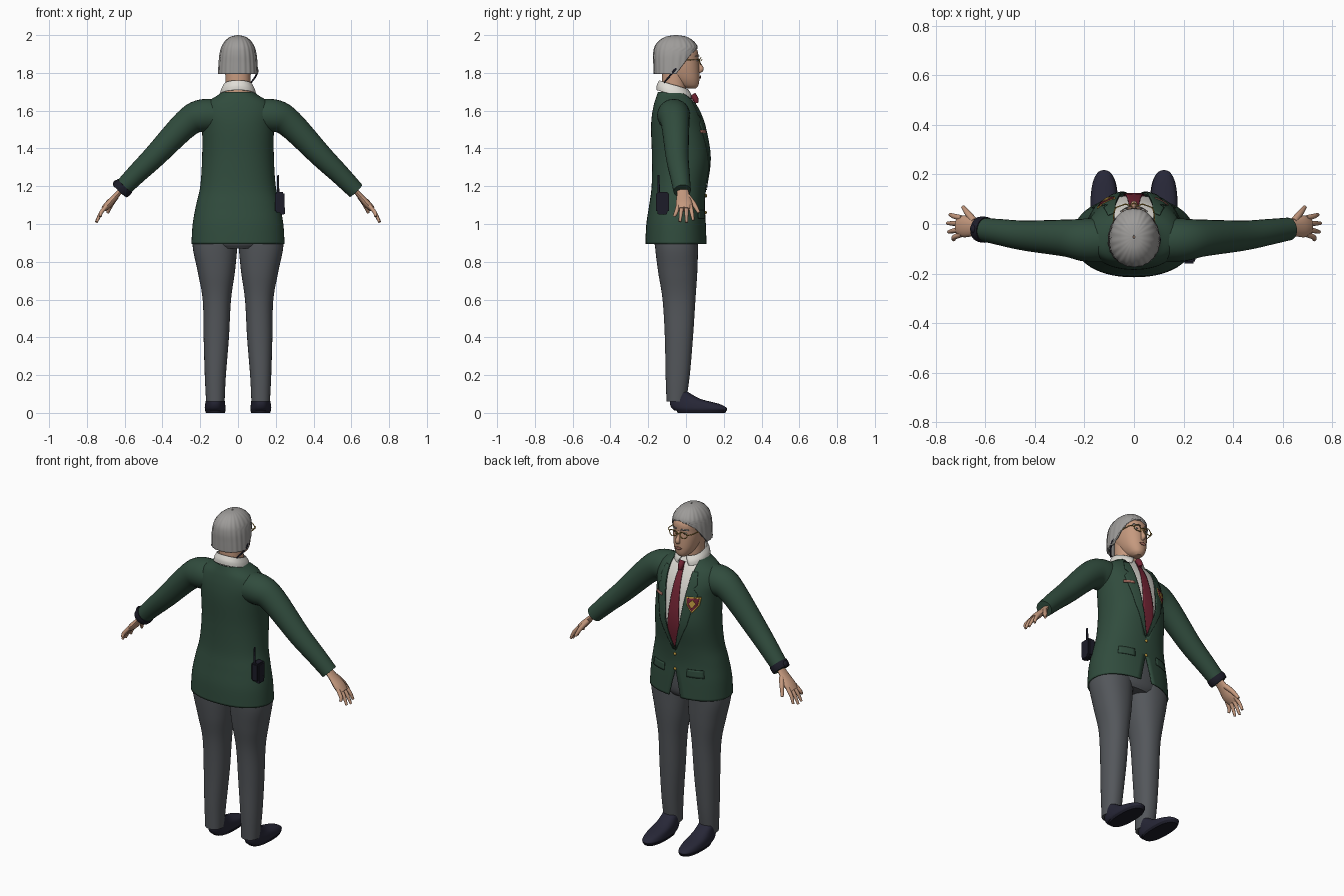
import bpy, bmesh, math
from mathutils import Vector

if "Cube" in bpy.data.objects:
    bpy.data.objects.remove(bpy.data.objects["Cube"])

parts = []


def material(name, r, g, b):
    m = bpy.data.materials.new(name)
    m.use_nodes = True
    m.diffuse_color = (r, g, b, 1)
    bsdf = m.node_tree.nodes["Principled BSDF"]
    bsdf.inputs["Base Color"].default_value = (r, g, b, 1)
    bsdf.inputs["Roughness"].default_value = 0.8
    return m


GREEN = material("jacket green", .030, .072, .047)
GREY = material("trouser grey", .088, .095, .105)
HAIR = material("hair grey", .34, .33, .32)
SKIN = material("skin", .56, .32, .21)
WHITE = material("shirt white", .74, .72, .67)
RED = material("tie red", .17, .018, .034)
NAVY = material("shoe navy", .020, .020, .038)
BLACK = material("gear black", .012, .012, .022)
GOLD = material("gold", .50, .31, .05)
PINK = material("lip pink", .42, .17, .13)


def finish(name, bm, mat, thick=0):
    bmesh.ops.remove_doubles(bm, verts=bm.verts, dist=1e-4)
    bmesh.ops.recalc_face_normals(bm, faces=bm.faces)
    me = bpy.data.meshes.new(name)
    bm.to_mesh(me)
    bm.free()
    me.materials.append(mat)
    ob = bpy.data.objects.new(name, me)
    bpy.context.collection.objects.link(ob)
    if thick:
        mod = ob.modifiers.new("thickness", "SOLIDIFY")
        mod.thickness = thick
    parts.append(ob)
    return ob


def smooth(rows, n=6):
    """Catmull-Rom refinement of a list of tuples."""
    out = []
    for i in range(len(rows) - 1):
        q = [rows[max(i - 1, 0)], rows[i], rows[i + 1], rows[min(i + 2, len(rows) - 1)]]
        for k in range(n):
            t = k / n
            out.append(tuple(b + .5 * t * (c - a + t * (2*a - 5*b + 4*c - d + t * (3*(b - c) + d - a)))
                             for a, b, c, d in zip(*q)))
    return out + [tuple(rows[-1])]


def lookup(rows, z):
    rows = sorted(rows)
    z = min(max(z, rows[0][0]), rows[-1][0])
    for a, b in zip(rows, rows[1:]):
        if z <= b[0]:
            t = (z - a[0]) / max(b[0] - a[0], 1e-6)
            return [p + t * (q - p) for p, q in zip(a, b)]
    return list(rows[-1])


def skin_rings(bm, rings, closed, cap):
    vs = [[bm.verts.new(p) for p in r] for r in rings]
    n = len(vs[0])
    for a, b in zip(vs, vs[1:]):
        for i in range(n if closed else n - 1):
            j = (i + 1) % n
            bm.faces.new((a[i], a[j], b[j], b[i]))
    if cap:
        bm.faces.new(vs[0])
        bm.faces.new(vs[-1])


def loft(name, rows, mat, n=2.2, cols=40, gap=None, cap=True, tilt=0, ridge=0, thick=0, side=1):
    """Rows are (height, x centre, half width, back y, front y); gap gives a half angle left open in front."""
    rings = []
    for z, xc, rx, yb, yf in rows:
        a0 = gap(z, rx) if gap else 0
        ring = []
        for i in range(cols + 1 if gap else cols):
            a = a0 + (2 * math.pi - 2 * a0) * i / cols
            s, c = math.sin(a), math.cos(a)
            k = 1 + ridge * math.cos(a * 22)
            x = rx * k * math.copysign(abs(s) ** (2 / n), s)
            y = (yb + yf) / 2 + (yf - yb) / 2 * k * math.copysign(abs(c) ** (2 / n), c)
            ring.append((side * (xc + x), y, z + tilt * c))
        rings.append(ring)
    bm = bmesh.new()
    skin_rings(bm, rings, not gap, cap)
    return finish(name, bm, mat, thick)


def tube(name, pts, mat, flat=1, cols=16, side=1):
    """Points are (x, y, z, radius)."""
    pts = smooth(pts, 5)
    pos = [Vector(p[:3]) for p in pts]
    rings = []
    for i, p in enumerate(pos):
        t = (pos[min(i + 1, len(pos) - 1)] - pos[max(i - 1, 0)]).normalized()
        ref = Vector((1, 0, 0)) if abs(t.y) > .9 else Vector((0, 1, 0))
        u = (ref - t * ref.dot(t)).normalized()
        w = t.cross(u) * flat
        ring = []
        for k in range(cols):
            a = 2 * math.pi * k / cols
            q = p + pts[i][3] * (u * math.cos(a) + w * math.sin(a))
            ring.append((side * q.x, q.y, q.z))
        rings.append(ring)
    bm = bmesh.new()
    skin_rings(bm, rings, True, True)
    return finish(name, bm, mat)


def patch(name, body, rows, off, mat, n=2.2, side=1):
    """Thin plate on the front of a lofted body; rows are (height, x start, x end)."""
    rings = []
    zs = [a[0] + (b[0] - a[0]) * k / 4 for a, b in zip(rows, rows[1:]) for k in range(4)] + [rows[-1][0]]
    for z in zs:
        _, x0, x1 = lookup(rows, z)
        _, xc, rx, yb, yf = lookup(body, z)
        ring = []
        for k in range(7):
            x = x0 + (x1 - x0) * k / 6
            s = min(abs(x) / rx, 1)
            ring.append((side * x, (yb + yf) / 2 + (yf - yb) / 2 * (1 - s ** n) ** (1 / n) + off, z))
        rings.append(ring)
    bm = bmesh.new()
    skin_rings(bm, rings, False, False)
    return finish(name, bm, mat, .004)


def box(name, centre, size, mat):
    bm = bmesh.new()
    bmesh.ops.create_cube(bm, size=1)
    for v in bm.verts:
        v.co = Vector(centre) + Vector(v.co[i] * size[i] for i in range(3))
    bmesh.ops.bevel(bm, geom=bm.edges[:], offset=min(size) * .15, segments=2, affect='EDGES')
    return finish(name, bm, mat)


def ball(name, centre, size, mat):
    bm = bmesh.new()
    bmesh.ops.create_uvsphere(bm, u_segments=16, v_segments=10, radius=1)
    for v in bm.verts:
        v.co = Vector(centre) + Vector(v.co[i] * size[i] for i in range(3))
    return finish(name, bm, mat)


# Jacket, open in a V above the button and in a notch below it
TORSO = smooth([(.895, 0, .247, -.215, .11), (1, 0, .24, -.21, .105), (1.1, 0, .222, -.195, .10),
                (1.2, 0, .2, -.182, .108), (1.35, 0, .19, -.18, .13), (1.5, 0, .19, -.185, .11),
                (1.58, 0, .195, -.18, .085), (1.64, 0, .17, -.168, .055),
                (1.68, 0, .11, -.155, .03), (1.7, 0, .088, -.148, .015)])
OPENING = [(.89, .04), (.98, .02), (1.06, 0), (1.17, 0), (1.25, .03), (1.35, .05),
           (1.5, .068), (1.6, .08), (1.7, .082)]


def jacket_gap(z, rx):
    return math.asin(min(lookup(OPENING, z)[1] / rx, .95) ** 1.1)


loft("jacket", TORSO, GREEN, cols=56, gap=jacket_gap, cap=False, thick=.008)
shirt = [(z, x, r - .014, b + .014, f - .014) for z, x, r, b, f in TORSO if z > 1.1]
loft("shirt", shirt, WHITE)
loft("trouser_seat", smooth([(.87, 0, .15, -.15, .05), (.93, 0, .205, -.175, .07), (1.15, 0, .18, -.15, .07)]), GREY)
patch("tie", TORSO, [(1.66, -.012, .012), (1.56, -.022, .022), (1.28, -.043, .043), (1.18, 0, 0)], -.005, RED)
tube("tie_knot", [(0, .034, 1.685, .017), (0, .05, 1.662, .016), (0, .056, 1.64, .011)], RED)
loft("shirt_collar", smooth([(1.685, 0, .096, -.157, .035), (1.71, 0, .09, -.155, .03), (1.737, 0, .077, -.142, .012)]),
     WHITE, gap=lambda z, r: .12 + (1.737 - z) * 5, cap=False, tilt=-.024, thick=.006)
for z in (1.06, 1.15):
    ball("jacket_button", (0, lookup(TORSO, z)[4] + .003, z), (.009, .006, .009), GOLD)

# Badges on the chest
patch("crest_shield", TORSO, [(1.515, -.15, -.075), (1.47, -.145, -.08), (1.425, -.113, -.111)], .006, GOLD)
patch("crest_field", TORSO, [(1.508, -.143, -.082), (1.47, -.138, -.087), (1.435, -.113, -.111)], .009, RED)
patch("crest_emblem", TORSO, [(1.5, -.113, -.111), (1.478, -.13, -.094), (1.455, -.113, -.111)], .012, GOLD)
patch("name_tag", TORSO, [(1.497, .085, .14), (1.482, .085, .14)], .008, PINK)

for name, s in (("left", 1), ("right", -1)):
    # Jacket details and sleeves
    lapel = [(z, lookup(OPENING, z)[1] - .003, lookup(OPENING, z)[1] + w) for z, w in
             ((1.18, .008), (1.35, .04), (1.53, .06), (1.56, .03), (1.58, .045), (1.645, .025))]
    patch(name + "_lapel", TORSO, lapel, .005, GREEN, side=s)
    patch(name + "_pocket_flap", TORSO, [(1.075, .075, .165), (1.03, .075, .17)], .005, GREEN, side=s)
    tube(name + "_sleeve", [(.08, -.065, 1.57, .085), (.19, -.065, 1.573, .087), (.275, -.057, 1.53, .075),
                            (.44, -.047, 1.36, .061), (.54, -.033, 1.262, .053), (.625, -.02, 1.175, .046)],
         GREEN, cols=24, side=s)
    # Hands
    tube(name + "_palm", [(.605, -.02, 1.195, .028), (.645, -.015, 1.15, .034), (.685, -.01, 1.105, .044),
                          (.712, -.01, 1.078, .034)], SKIN, flat=.45, side=s)
    for i, (y0, y1, x, z) in enumerate(((-.042, -.064, .728, 1.04), (-.021, -.032, .748, 1.012),
                                        (.002, .003, .752, 1.008), (.024, .038, .742, 1.02))):
        tube(name + "_finger", [(.695, y0, 1.097, .011), (.725, (y0 + y1) / 2, 1.06, .0105), (x, y1, z, .007)],
             SKIN, cols=10, side=s)
    tube(name + "_thumb", [(.645, .01, 1.145, .015), (.67, .042, 1.105, .013), (.69, .068, 1.06, .008)],
         SKIN, cols=10, side=s)
    # Legs and shoes
    loft(name + "_trouser_leg", smooth([(.06, .12, .049, -.103, .0), (.2, .12, .056, -.108, .02),
                                        (.4, .115, .067, -.112, .037), (.6, .112, .075, -.124, .05),
                                        (.75, .115, .099, -.148, .06), (.9, .122, .119, -.165, .064),
                                        (1.05, .11, .108, -.165, .065)]), GREY, side=s)
    loft(name + "_shoe", smooth([(.012, .12, .052, -.06, .212), (.025, .121, .055, -.075, .216),
                                 (.047, .121, .053, -.085, .178), (.075, .12, .048, -.085, .075),
                                 (.12, .12, .042, -.08, -.005)]), NAVY, n=2.4, side=s)
    loft(name + "_sole", [(0, .12, .05, -.045, .208), (.014, .12, .055, -.05, .216)], BLACK, n=2.4, side=s)

# Head, face and hair
HEAD = smooth([(1.718, 0, .022, .005, .052), (1.735, 0, .042, -.04, .066), (1.77, 0, .061, -.08, .071),
               (1.82, 0, .074, -.12, .07), (1.87, 0, .078, -.13, .066), (1.92, 0, .078, -.13, .06),
               (1.965, 0, .05, -.1, .02)])
loft("head", HEAD, SKIN)
loft("neck", [(1.66, 0, .07, -.13, .0), (1.75, 0, .066, -.128, .0), (1.84, 0, .066, -.125, .0)], SKIN)
tube("nose", [(0, .062, 1.875, .007), (0, .072, 1.845, .009), (0, .08, 1.82, .014), (0, .068, 1.805, .008)], SKIN)
patch("lips", HEAD, [(1.785, -.006, .006), (1.777, -.022, .022), (1.768, -.008, .008)], .003, PINK)
HAIRLINE = [(1.79, 1.53), (1.85, 1.15), (1.895, .85), (1.92, .5), (1.935, 0), (2.01, 0)]
loft("hair", smooth([(1.795, 0, .106, -.17, .045), (1.85, 0, .103, -.172, .052), (1.9, 0, .098, -.173, .06),
                     (1.94, 0, .087, -.165, .06), (1.972, 0, .066, -.14, .035),
                     (1.992, 0, .038, -.105, .0), (2, 0, .004, -.06, -.045)]),
     HAIR, cols=132, gap=lambda z, r: lookup(HAIRLINE, z)[1], cap=False, ridge=.012, thick=.012)

# Eyes, brows and spectacles
for s in (1, -1):
    ball("eye", (s * .032, .055, 1.868), (.012, .009, .006), WHITE)
    ball("iris", (s * .032, .063, 1.868), (.005, .003, .005), BLACK)
    patch("eyebrow", HEAD, [(1.893, .016, .05), (1.886, .014, .054)], .004, HAIR, side=s)
    rim = [(s * .034 + .025 * math.cos(a), .08 - .008 * abs(math.cos(a)), 1.862 + .018 * math.sin(a), .0025)
           for a in (math.pi * k / 6 for k in range(13))]
    tube("spectacle_rim", rim, GOLD, cols=6)
    tube("spectacle_arm", [(.059, .072, 1.868, .0025), (.08, .05, 1.87, .0025), (.085, -.06, 1.865, .0025)],
         GOLD, cols=6, side=s)
tube("spectacle_bridge", [(-.011, .08, 1.866, .0025), (0, .084, 1.87, .0025), (.011, .08, 1.866, .0025)], GOLD, cols=6)

# Earpiece wire, belt radio and wrist watch
tube("earpiece_wire", [(.085, -.03, 1.85, .005), (.102, -.06, 1.815, .006), (.095, -.085, 1.785, .005),
                       (.07, -.115, 1.75, .004)], BLACK, cols=8)
box("radio_body", (.222, -.125, 1.115), (.05, .068, .11), BLACK)
box("radio_clip", (.235, -.125, 1.07), (.025, .05, .04), BLACK)
tube("radio_antenna", [(.212, -.145, 1.16, .007), (.212, -.145, 1.21, .006), (.213, -.145, 1.26, .005)], BLACK, cols=8)
tube("watch_band", [(-.598, -.024, 1.203, .052), (-.612, -.022, 1.188, .053), (-.624, -.02, 1.175, .05)], BLACK, cols=24)
ball("watch_face", (-.646, -.02, 1.212), (.016, .02, .02), BLACK)

# Smooth shading with sharp edges kept
bpy.ops.object.select_all(action='DESELECT')
for ob in parts:
    ob.select_set(True)
bpy.context.view_layer.objects.active = parts[0]
bpy.ops.object.shade_smooth_by_angle(angle=math.radians(45))
